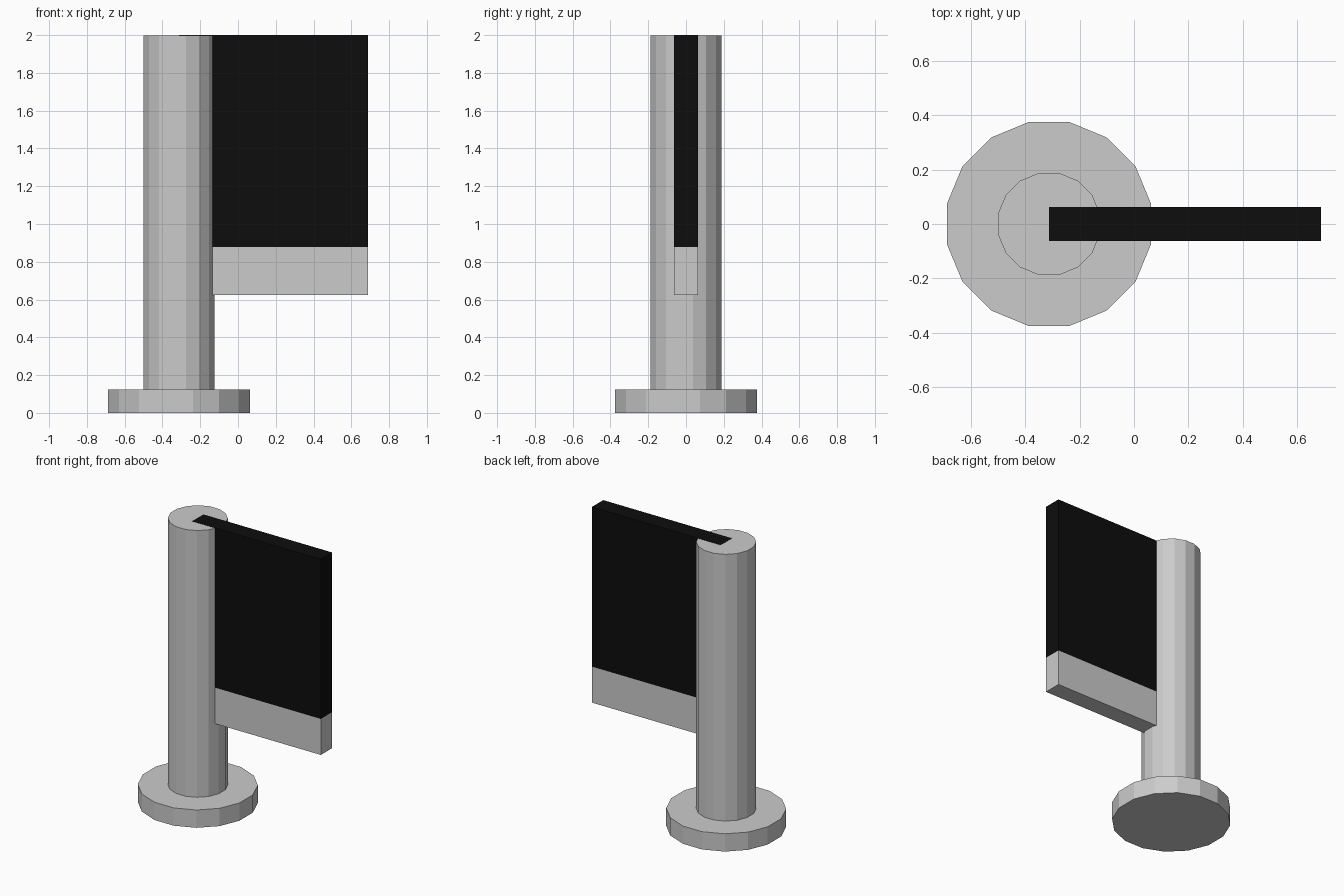
import bpy, bmesh, math
from mathutils import Matrix

if "Cube" in bpy.data.objects:
    bpy.data.objects.remove(bpy.data.objects["Cube"])


def material(name, rgb):
    m = bpy.data.materials.new(name)
    m.diffuse_color = (*rgb, 1.0)
    m.use_nodes = True
    m.node_tree.nodes["Principled BSDF"].inputs["Base Color"].default_value = m.diffuse_color
    return m


grey = material("light grey", (0.6, 0.6, 0.6))
black = material("black", (0.004, 0.004, 0.004))


def finish(bm, name, *mats):
    me = bpy.data.meshes.new(name)
    bm.to_mesh(me)
    bm.free()
    for m in mats:
        me.materials.append(m)
    ob = bpy.data.objects.new(name, me)
    bpy.context.collection.objects.link(ob)
    return ob


AXIS_X = -0.3125
SIDES = 16


def column(name, half_width, z0, z1):
    """16-sided cylinder with flat sides facing the axes."""
    bm = bmesh.new()
    r = half_width / math.cos(math.pi / SIDES)
    ring = [bm.verts.new((AXIS_X + r * math.cos((i + 0.5) * math.tau / SIDES),
                          r * math.sin((i + 0.5) * math.tau / SIDES), z0))
            for i in range(SIDES)]
    bottom = bm.faces.new(ring)
    top = bmesh.ops.extrude_face_region(bm, geom=[bottom], use_keep_orig=True)
    bmesh.ops.translate(bm, vec=(0, 0, z1 - z0),
                        verts=[g for g in top["geom"] if isinstance(g, bmesh.types.BMVert)])
    bmesh.ops.recalc_face_normals(bm, faces=bm.faces)
    return finish(bm, name, grey)


# Round foot and post (post a hair low so the panel top shows cleanly)
column("base", 0.375, 0.0, 0.125)
column("post", 0.1875, 0.125, 1.999)

# Panel reaching into the post, cut into a black part and a grey lower band
bm = bmesh.new()
bmesh.ops.create_cube(bm, size=1.0, matrix=Matrix.Translation((AXIS_X + 0.5, 0, 1.3125))
                      @ Matrix.Diagonal((1.0, 0.125, 1.375, 1.0)))
bmesh.ops.bisect_plane(bm, geom=bm.verts[:] + bm.edges[:] + bm.faces[:],
                       plane_co=(0, 0, 0.878), plane_no=(0, 0, 1))
bmesh.ops.recalc_face_normals(bm, faces=bm.faces)
for f in bm.faces:
    f.material_index = 1 if f.calc_center_median().z > 0.878 else 0
finish(bm, "panel", grey, black)
